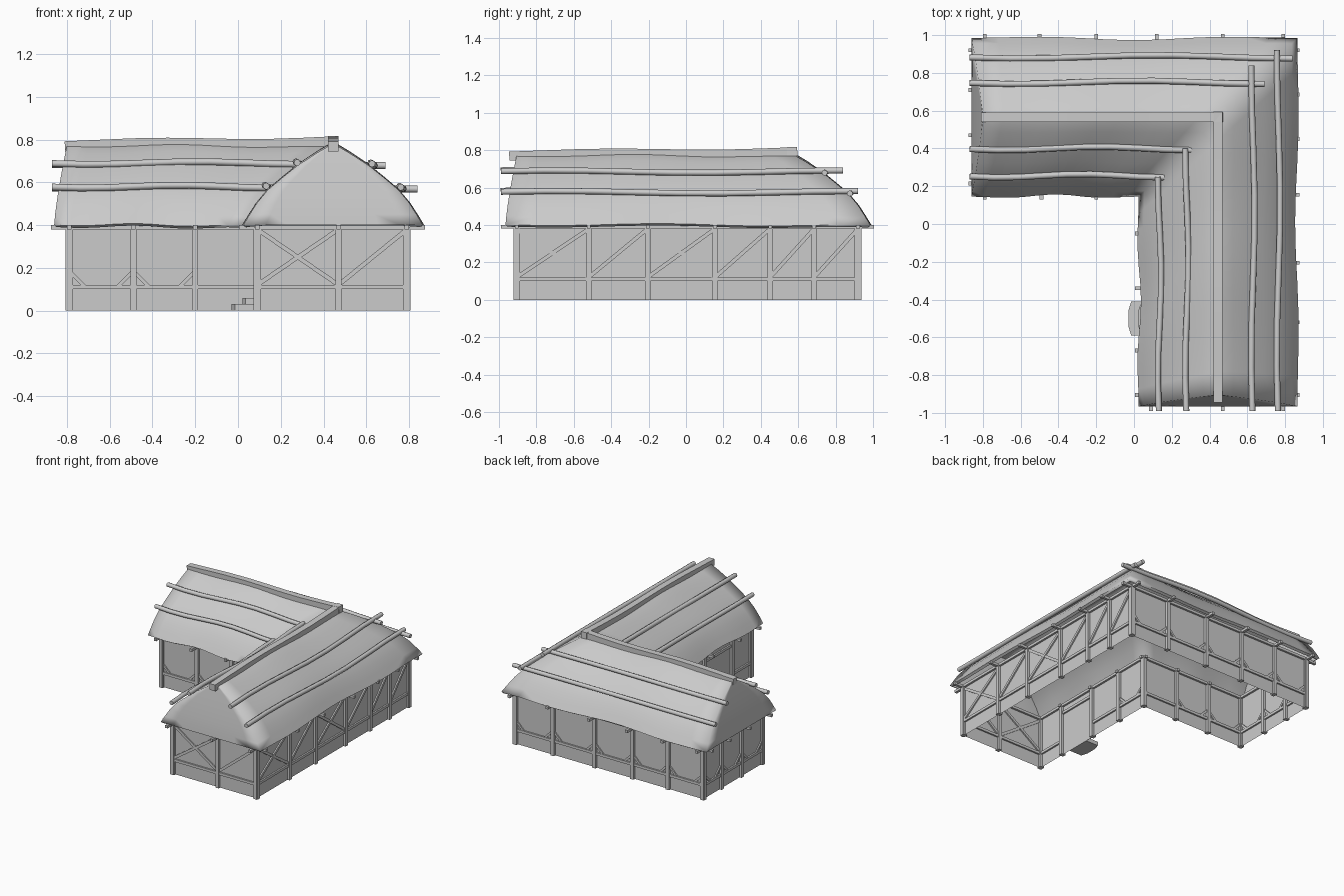
import bpy, bmesh, math
from mathutils import Vector, Matrix

if "Cube" in bpy.data.objects:
    bpy.data.objects.remove(bpy.data.objects["Cube"])

grey = bpy.data.materials.new("plain_grey")
grey.use_nodes = True
grey.diffuse_color = (0.6, 0.6, 0.6, 1)
grey.node_tree.nodes["Principled BSDF"].inputs["Base Color"].default_value = (0.6, 0.6, 0.6, 1)


def finish(name, bm):
    mesh = bpy.data.meshes.new(name)
    bm.to_mesh(mesh)
    bm.free()
    mesh.materials.append(grey)
    obj = bpy.data.objects.new(name, mesh)
    bpy.context.collection.objects.link(obj)
    return obj


def select(obj):
    bpy.ops.object.select_all(action='DESELECT')
    obj.select_set(True)
    bpy.context.view_layer.objects.active = obj


def beam(bm, a, b, width, depth, normal):
    """Box from a to b; depth is measured along the wall normal."""
    a, b, n = Vector(a), Vector(b), Vector(normal)
    along = b - a
    length = along.length
    along.normalize()
    side = n.cross(along)
    m = Matrix((along * length, side * width, n * depth)).transposed().to_4x4()
    m.translation = (a + b) / 2
    bmesh.ops.create_cube(bm, size=1, matrix=m)


def pole(name, points, radius, sides=2, tilt=0):
    """Log that follows a few points."""
    curve = bpy.data.curves.new(name, 'CURVE')
    curve.dimensions = '3D'
    curve.twist_mode = 'Z_UP'
    curve.bevel_depth = radius
    curve.bevel_resolution = sides
    curve.use_fill_caps = True
    spline = curve.splines.new('POLY')
    spline.points.add(len(points) - 1)
    for sp, p in zip(spline.points, points):
        sp.co = (*p, 1)
        sp.tilt = tilt
    curve.materials.append(grey)
    obj = bpy.data.objects.new(name, curve)
    bpy.context.collection.objects.link(obj)
    select(obj)
    bpy.ops.object.convert(target='MESH')
    bpy.ops.object.shade_smooth_by_angle(angle=math.radians(50))


# Roof: a thatch profile swept round the L, mitred at the corner
RX, RY, WEST, SOUTH = 0.445, 0.565, -0.86, -0.965
EAVE, TOP = 0.40, 0.775
half = [(0.42, EAVE), (0.39, 0.45), (0.355, 0.505), (0.305, 0.565), (0.24, 0.62),
        (0.165, 0.68), (0.08, 0.735), (0.025, 0.767)]
profile = half + [(0, TOP)] + [(-d, z) for d, z in reversed(half)]


def lean(z):
    return 0.06 * max(0, (z - EAVE) / (TOP - EAVE)) ** 1.3


def wave(t, d):
    return math.sin(math.pi * 3 * t + 4 * d) * math.sin(math.pi * t)


def roof_point(wing, t, d, z):
    """t runs from the gable end (0) to the mitre (1)."""
    out = d + 0.012 * wave(t, 0) * d / 0.42
    z += 0.008 * wave(t, 1) + 0.015 * math.sin(math.pi * t) * max(0, z - 0.6)
    if wing == "west":
        a = WEST + lean(z)
        return (a + (RX + d - a) * t, RY + out, z)
    a = SOUTH + lean(z)
    return (RX + out, a + (RY + d - a) * t, z)


bm = bmesh.new()
N, M = 12, 8
for wing in ("west", "south"):
    rows = [[bm.verts.new(roof_point(wing, i / N, d, z)) for d, z in profile]
            for i in range(N + 1)]
    for r, s in zip(rows, rows[1:]):
        for j in range(len(profile) - 1):
            bm.faces.new((r[j], r[j + 1], s[j + 1], s[j]))
    # Gable face: strips between matching points on both slopes
    caps = [[bm.verts.new(roof_point(wing, 0, d * (1 - 2 * k / M), z)) for k in range(M + 1)]
            for d, z in half]
    for r, s in zip(caps, caps[1:]):
        for k in range(M):
            bm.faces.new((r[k], r[k + 1], s[k + 1], s[k]))
    peak = bm.verts.new(roof_point(wing, 0, 0, TOP))
    for k in range(M):
        bm.faces.new((caps[-1][k], caps[-1][k + 1], peak))
bmesh.ops.remove_doubles(bm, verts=bm.verts, dist=0.0005)
bmesh.ops.recalc_face_normals(bm, faces=bm.faces)
if sum(f.normal.z for f in bm.faces) < 0:
    bmesh.ops.reverse_faces(bm, faces=bm.faces)
roof = finish("thatched_roof", bm)
thick = roof.modifiers.new("thickness", 'SOLIDIFY')
thick.thickness, thick.offset = 0.02, -1
select(roof)
bpy.ops.object.modifier_apply(modifier="thickness")
bpy.ops.object.shade_smooth_by_angle(angle=math.radians(88))

# Ridge beams
STEPS = 8
fractions = [i / STEPS for i in range(STEPS + 1)]


def ridge_z(t):
    return 0.773 + 0.016 * t + 0.006 * math.sin(math.pi * 2.5 * t - 1)


pole("ridge_beam_west", [(-0.81 + 1.28 * t, RY, ridge_z(t)) for t in fractions],
     0.034, 0, math.pi / 4)
pole("ridge_beam_south", [(RX, -0.945 + 1.54 * t, ridge_z(t)) for t in fractions],
     0.034, 0, math.pi / 4)


# Thatch poles: offset from the ridge, height, far end of the west and south logs
def sway(t):
    return 0.009 * math.sin(2.4 * math.pi * t + 3.5)


for label, d, z, xe, ye in (("outer_low", 0.32, 0.575, 0.84, 0.92),
                            ("outer_high", 0.185, 0.685, 0.69, 0.84),
                            ("inner_high", -0.165, 0.69, 0.31, 0.40),
                            ("inner_low", -0.31, 0.58, 0.16, 0.25)):
    pole(f"west_pole_{label}",
         [(-0.87 + (xe + 0.87) * t, RY + d + sway(t), z + sway(t) * 0.7) for t in fractions],
         0.016)
    pole(f"south_pole_{label}",
         [(RX + d + sway(t), -0.99 + (ye + 0.99) * t, z - sway(t) * 0.7) for t in fractions],
         0.016)

# Walls: thin open shell, with timber framing laid over each face.
# Bays: X cross, / diagonal, k knee braces, d doorway, . plain
walls = [
    ("front", (0.09, -0.905), (1, 0), (0, 0.38, 0.70), "X/"),
    ("east", (0.79, -0.905), (0, 1), (0, 0.385, 0.70, 1.06, 1.355, 1.59, 1.825), "X/X///"),
    ("back", (0.79, 0.92), (-1, 0), (0, 0.32, 0.67, 0.99, 1.29, 1.58), "kkkkk"),
    ("west", (-0.79, 0.92), (0, -1), (0, 0.21, 0.45, 0.705), "kkk"),
    ("court_north", (-0.79, 0.215), (1, 0), (0, 0.30, 0.59, 0.88), "kk."),
    ("court_east", (0.09, 0.215), (0, -1), (0, 0.265, 0.555, 0.885, 1.12), "k.d."),
]
WALL_TOP, PLATE, RAIL = 0.41, 0.39, 0.11
shell = bmesh.new()
for name, start, run, posts, bays in walls:
    u = Vector((*run, 0))
    n = Vector((run[1], -run[0], 0))
    origin = Vector((*start, 0))

    def at(s, z, off=0.0):
        return origin + u * s + n * off + Vector((0, 0, z))

    end = posts[-1]
    shell.faces.new([shell.verts.new(at(s, z)) for s, z in
                     ((0, 0), (end, 0), (end, WALL_TOP), (0, WALL_TOP))])
    bm = bmesh.new()
    for s in posts:
        beam(bm, at(s, 0), at(s, PLATE), 0.028, 0.036, n)
        beam(bm, at(s, PLATE, -0.03), at(s, PLATE, 0.085), 0.02, 0.02, (0, 0, 1))
    beam(bm, at(0, PLATE), at(end, PLATE), 0.02, 0.03, n)
    for a, b, kind in zip(posts, posts[1:], bays):
        if kind == "d":
            beam(bm, at(a, 0.33), at(b, 0.33), 0.02, 0.024, n)
        else:
            beam(bm, at(a, RAIL), at(b, RAIL), 0.02, 0.024, n)
        if kind in "X/":
            beam(bm, at(a, RAIL + 0.01), at(b, PLATE - 0.01), 0.02, 0.02, n)
        if kind == "X":
            beam(bm, at(a, PLATE - 0.01), at(b, RAIL + 0.01), 0.02, 0.016, n)
        if kind == "k":
            for s, way in ((a, 1), (b, -1)):
                beam(bm, at(s, 0.185), at(s + way * 0.075, RAIL), 0.016, 0.018, n)
    finish(f"{name}_timber_frame", bm)
bmesh.ops.remove_doubles(shell, verts=shell.verts, dist=0.0005)
finish("wall_shell", shell)

# Doorstep: wide chamfered slab with a smaller one on top
for name, x0, reach, z0, z1 in (("lower_step", -0.03, 0.09, 0, 0.03),
                                ("upper_step", 0.02, 0.075, 0.03, 0.058)):
    bm = bmesh.new()
    outline = [(0.09, -0.5 - reach), (x0 + 0.015, -0.5 - reach), (x0, -0.5 - reach * 0.45),
               (x0, -0.5 + reach * 0.45), (x0 + 0.015, -0.5 + reach), (0.09, -0.5 + reach)]
    base = bm.faces.new([bm.verts.new((x, y, z0)) for x, y in outline])
    top = bmesh.ops.extrude_face_region(bm, geom=[base])["geom"]
    bmesh.ops.translate(bm, vec=(0, 0, z1 - z0),
                        verts=[v for v in top if isinstance(v, bmesh.types.BMVert)])
    bmesh.ops.recalc_face_normals(bm, faces=bm.faces)
    finish(name, bm)
